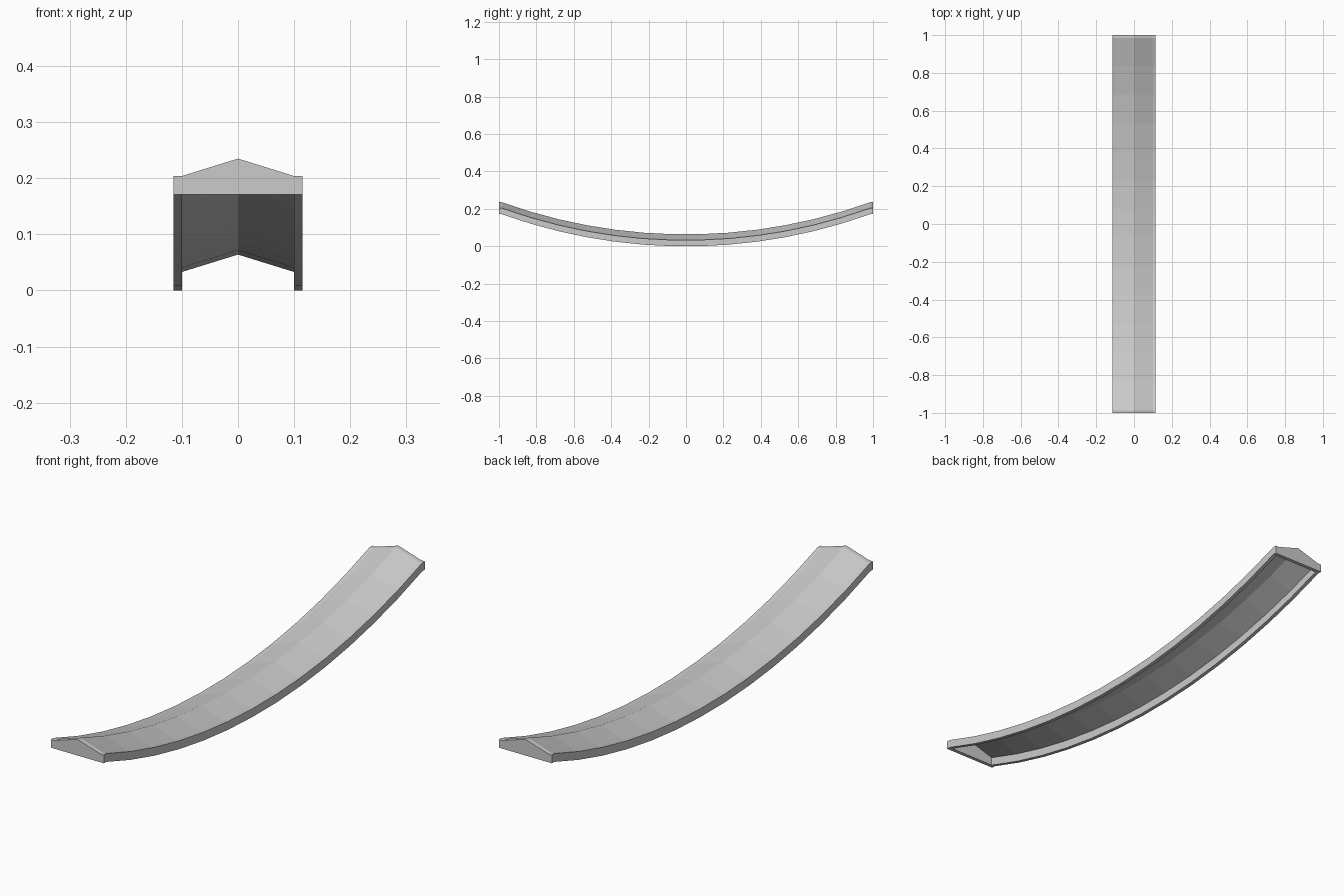
import bpy, bmesh

if "Cube" in bpy.data.objects:
    bpy.data.objects.remove(bpy.data.objects["Cube"])

SEGMENTS = 13
HALF = 0.985       # curved part ends where the end caps begin
RISE = 0.172
RADIUS = (HALF**2 + RISE**2) / (2 * RISE)
EAVE, RIDGE = 0.033, 0.064
INNER, OUTER = 0.10, 0.115


def arc_height(y):
    return RADIUS - (RADIUS**2 - y**2) ** 0.5


BASE = arc_height(HALF / SEGMENTS)   # lowest facet rests on the ground
ARC = []
for i in range(SEGMENTS + 1):
    y = HALF * (2 * i / SEGMENTS - 1)
    ARC.append((y, arc_height(y) - BASE))


def sweep(name, profile, path, closed=True, capped=False):
    """Carry an x/z profile along a y/z path."""
    bm = bmesh.new()
    rings = [[bm.verts.new((x, y, z + dz)) for x, z in profile] for y, dz in path]
    n = len(profile)
    for a, b in zip(rings, rings[1:]):
        for j in range(n if closed else n - 1):
            k = (j + 1) % n
            bm.faces.new((a[j], a[k], b[k], b[j]))
    if capped:
        bm.faces.new(rings[0])
        bm.faces.new(rings[-1])
    if closed:
        bmesh.ops.recalc_face_normals(bm, faces=bm.faces)
    mesh = bpy.data.meshes.new(name)
    bm.to_mesh(mesh)
    bm.free()
    obj = bpy.data.objects.new(name, mesh)
    bpy.context.collection.objects.link(obj)
    return obj


# Thin ridged sheet
sweep("ridged_panel", [(-INNER, EAVE), (0, RIDGE), (INNER, EAVE)], ARC, closed=False)

# Side rails and end caps
for side, label in ((-1, "left"), (1, "right")):
    rail = [(side * INNER, 0), (side * OUTER, 0), (side * OUTER, EAVE), (side * INNER, EAVE)]
    sweep(label + "_rail", rail, ARC, capped=True)

gable = [(-OUTER, 0), (OUTER, 0), (OUTER, EAVE), (INNER, EAVE),
         (0, RIDGE), (-INNER, EAVE), (-OUTER, EAVE)]
end_z = ARC[0][1]
for side, label in ((-1, "front"), (1, "back")):
    sweep(label + "_end_cap", gable, [(side * HALF, end_z), (side * 1.0, end_z)], capped=True)
